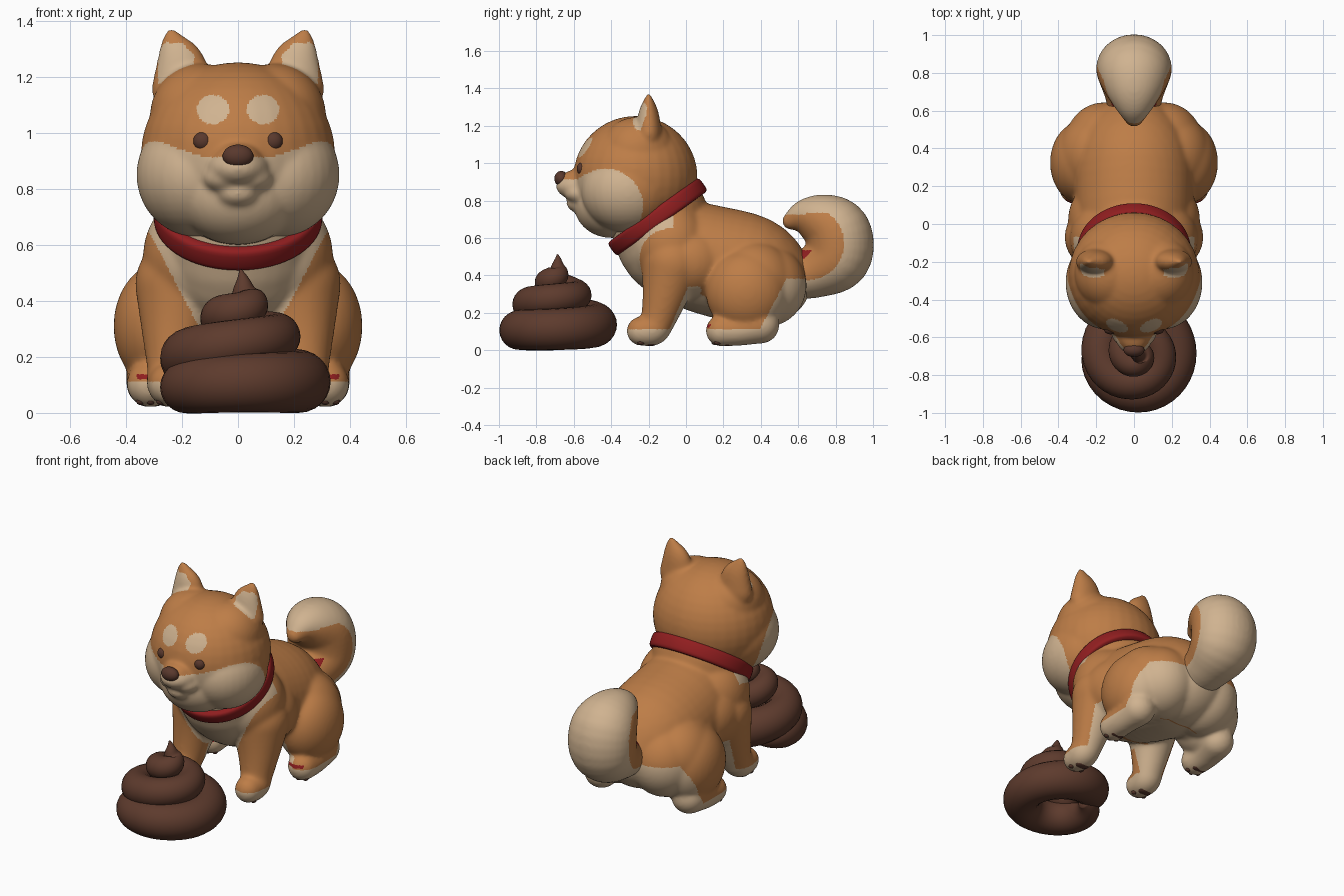
import bpy, bmesh, math
from mathutils import Vector

if "Cube" in bpy.data.objects:
    bpy.data.objects.remove(bpy.data.objects["Cube"])


def material(name, rgb):
    m = bpy.data.materials.new(name)
    m.diffuse_color = (*rgb, 1)
    m.use_nodes = True
    m.node_tree.nodes["Principled BSDF"].inputs["Base Color"].default_value = m.diffuse_color
    return m


ORANGE = material("orange_fur", (0.51, 0.205, 0.063))
CREAM = material("cream_fur", (0.63, 0.45, 0.28))
RED = material("red", (0.28, 0.013, 0.014))
DARK = material("dark_nose_brown", (0.10, 0.040, 0.026))
BROWN = material("swirl_brown", (0.11, 0.043, 0.026))

# One unit ball, copied for every blob
bm = bmesh.new()
bmesh.ops.create_uvsphere(bm, u_segments=32, v_segments=20, radius=1)
bm.verts.index_update()
BALL_VERTS = [tuple(v.co) for v in bm.verts]
BALL_FACES = [[v.index for v in f.verts] for f in bm.faces]
bm.free()


def interpolate(keys, n):
    """Catmull-Rom samples through tuples of numbers."""
    out = []
    for i in range(len(keys) - 1):
        k = [keys[max(i - 1, 0)], keys[i], keys[i + 1], keys[min(i + 2, len(keys) - 1)]]
        for s in range(n):
            t = s / n
            out.append([0.5 * (2 * b + (c - a) * t + (2 * a - 5 * b + 4 * c - d) * t * t
                               + (3 * b - a - 3 * c + d) * t ** 3) for a, b, c, d in zip(*k)])
    return out + [list(keys[-1])]


def limb(keys, xs=1.0, ys=1.0):
    """Chain of overlapping balls along (x, y, z, radius) keys."""
    return [((x, y, z), (r * xs, r * ys, r)) for x, y, z, r in interpolate(keys, 5)]


def mirror(blobs):
    return blobs + [((-p[0], p[1], p[2]), r) for p, r in blobs]


def build(name, verts, faces, mats):
    me = bpy.data.meshes.new(name)
    me.from_pydata(verts, [], faces)
    me.polygons.foreach_set("use_smooth", [True] * len(me.polygons))
    for m in mats:
        me.materials.append(m)
    ob = bpy.data.objects.new(name, me)
    bpy.context.collection.objects.link(ob)
    return ob


def ball_mesh(name, blobs, mats):
    verts, faces = [], []
    for p, r in blobs:
        k = len(verts)
        verts += [(p[0] + r[0] * x, p[1] + r[1] * y, p[2] + r[2] * z) for x, y, z in BALL_VERTS]
        faces += [[k + i for i in f] for f in BALL_FACES]
    return build(name, verts, faces, mats)


def skin(name, blobs, smooth, rule):
    """Fuse balls into one soft surface, then colour its faces by a rule."""
    ob = ball_mesh(name, blobs, [])
    rm = ob.modifiers.new("fuse", 'REMESH')
    rm.mode = 'VOXEL'
    rm.voxel_size = 0.009
    sm = ob.modifiers.new("soften", 'SMOOTH')
    sm.factor = 0.5
    sm.iterations = smooth
    dg = bpy.context.evaluated_depsgraph_get()
    me = bpy.data.meshes.new_from_object(ob.evaluated_get(dg))
    ob.modifiers.clear()
    ob.data = me
    me.materials.clear()
    for m in (ORANGE, CREAM, RED):
        me.materials.append(m)
    index = []
    for f in me.polygons:
        c, n = f.center, f.normal
        index.append(int(rule(abs(c.x), c.y, c.z, n, n.x * (1 if c.x > 0 else -1))))
    me.polygons.foreach_set("material_index", index)
    me.polygons.foreach_set("use_smooth", [True] * len(index))
    me.update()


# Head with cheeks, muzzle and ears
head = [((0, -0.27, 0.925), (0.347, 0.332, 0.327)), ((0, -0.18, 0.77), (0.27, 0.26, 0.26)),
        ((0, -0.54, 0.875), (0.115, 0.155, 0.08)), ((0, -0.53, 0.785), (0.09, 0.11, 0.06)),
        ((0, -0.55, 0.91), (0.09, 0.13, 0.06)), ((0, -0.40, 0.78), (0.22, 0.20, 0.18))]
head += mirror([((0.145, -0.31, 0.85), (0.218, 0.25, 0.222)), ((0.13, -0.26, 1.06), (0.185, 0.2, 0.187)),
                ((0.05, -0.555, 0.838), (0.075, 0.095, 0.055))])
head += mirror(limb([(0.2, -0.2, 1.16, 0.108), (0.203, -0.2, 1.24, 0.088), (0.224, -0.2, 1.30, 0.055),
                     (0.238, -0.2, 1.35, 0.024)], 1.0, 0.65))


def head_rule(x, y, z, n, out):
    cheek = (y + 0.43) ** 2 + (z - 0.77) ** 2 < 0.20 ** 2
    muzzle = y < -0.43 and z < 0.913 + 0.05 * min(max((x - 0.12) / 0.15, 0), 1)
    chin = y < -0.3 and z < 0.68
    brow = ((x - 0.09) / 0.058) ** 2 + ((z - 1.083) / 0.052) ** 2 < 1 and y < -0.35
    ear = (n.y < -0.2 and y > -0.29 and 0.155 < x < 0.285
           and 1.175 + (0.28 - x) * 0.35 < z < min(1.322, 1.275 + (x - 0.155) * 1.1, 1.30 + (0.275 - x) * 2))
    return cheek or muzzle or chin or brow or ear


skin("head", head, 18, head_rule)

# Torso, haunches, legs and paws
body = limb([(0, -0.149, 0.715, 0.267), (0, -0.09, 0.56, 0.265), (0, 0.10, 0.49, 0.292),
             (0, 0.32, 0.435, 0.293), (0, 0.43, 0.385, 0.245)], 1.06)
side = [((0.13, -0.08, 0.56), (0.21, 0.21, 0.23)), ((0.15, 0.02, 0.47), (0.20, 0.22, 0.20)),
        ((0.16, 0.43, 0.345), (0.205, 0.215, 0.22)), ((0.20, 0.36, 0.36), (0.21, 0.23, 0.225))]
front_leg = limb([(0.20, -0.07, 0.46, 0.168), (0.222, -0.11, 0.30, 0.123), (0.233, -0.15, 0.16, 0.092),
                  (0.24, -0.18, 0.11, 0.087), (0.24, -0.24, 0.102, 0.078)])
hind_leg = [((0.275, 0.325, 0.31), (0.17, 0.22, 0.225))]
hind_leg += limb([(0.30, 0.40, 0.135, 0.10), (0.315, 0.28, 0.108, 0.085), (0.312, 0.19, 0.104, 0.085)])


def body_rule(x, y, z, n, out):
    if 0.08 < y < 0.19 and 0.118 < z < 0.138 and 0.26 < x < 0.36 and n.y < 0.2:
        return 2                                              # red spot on the hind ankle
    if z < 0.112:
        return True                                           # paws
    if y < -0.07 and n.y < 0.2 and x < 0.135 + (z - 0.3) * 0.53:
        return True                                           # chest bib
    if z < 0.32 and -0.13 < y < 0.1 and out < -0.35:
        return True                                           # inner legs
    if y > 0.40:
        return z < min(0.12 + (y - 0.40) * 1.9, 0.38)         # rump
    if 0.08 < y and x > 0.24:
        return out < -0.2 and z < 0.3                         # outer haunch stays orange
    return z < min(0.13 + (y + 0.08) * 2.3, 0.34)             # belly


skin("body", body + mirror(side + front_leg + hind_leg), 28, body_rule)

# Curled tail, cream outside and orange inside the curl
tail = limb([(0, 0.58, 0.39, 0.12), (0, 0.70, 0.425, 0.143), (0, 0.81, 0.50, 0.178), (0, 0.812, 0.625, 0.178),
             (0, 0.735, 0.69, 0.142), (0, 0.64, 0.715, 0.09), (0, 0.56, 0.69, 0.045)], 1.1)


def tail_rule(x, y, z, n, out):
    if y < 0.68 and 0.49 < z < 0.535 and x < 0.12:
        return 2                                              # red spot under the curl
    if y < 0.64:
        return z > 0.725 or z < 0.38
    return (y - 0.65) ** 2 + (z - 0.57) ** 2 > 0.195 ** 2 or z > 0.735


skin("tail", tail, 12, tail_rule)

# Eyes, nose and paw pads
ball_mesh("eyes", mirror([((0.125, -0.556, 0.97), (0.035, 0.028, 0.034))]), [DARK])
ball_mesh("nose", [((0, -0.667, 0.917), (0.055, 0.037, 0.041))], [DARK])
pads = []
for px, py in ((0.24, -0.19), (0.312, 0.22)):
    pads.append(((px, py, 0.034), (0.042, 0.032, 0.012)))
    pads += [((px + dx, py - 0.05 - dy, 0.042), (0.016, 0.02, 0.014))
             for dx, dy in ((-0.036, 0), (0, 0.015), (0.036, 0))]
ball_mesh("paw_pads", mirror(pads), [DARK])


def loft(name, rings, closed, mat):
    """Skin a list of equal-sized point rings."""
    k, m = len(rings[0]), len(rings)
    faces = []
    for i in range(m if closed else m - 1):
        a, b = i * k, (i + 1) % m * k
        faces += [(a + j, b + j, b + (j + 1) % k, a + (j + 1) % k) for j in range(k)]
    if not closed:
        faces += [list(range(k)), list(range((m - 1) * k, m * k))[::-1]]
    ob = build(name, [tuple(p) for ring in rings for p in ring], faces, [mat])
    bm = bmesh.new()
    bm.from_mesh(ob.data)
    bmesh.ops.recalc_face_normals(bm, faces=bm.faces[:])
    bm.to_mesh(ob.data)
    bm.free()
    return ob


def power(v, e):
    return math.copysign(abs(v) ** e, v)


# Tilted collar with a rounded band section
rings = []
for i in range(72):
    a = math.tau * i / 72
    ring = []
    for j in range(20):
        b = math.tau * j / 20
        r = 0.275 + 0.027 * power(math.cos(b), 0.6)
        ring.append((r * math.cos(a), r * math.sin(a), 0.044 * power(math.sin(b), 0.6)))
    rings.append(ring)
collar = loft("collar", rings, True, RED)
collar.location = (0, -0.152, 0.713)
collar.rotation_euler = (math.radians(35.8), 0, 0)

# Coiled swirl: keys are (turn, coil radius, height, tube radius)
keys = [(-0.14, 0.16, 0.07, 0.03), (0, 0.205, 0.09, 0.09), (0.25, 0.205, 0.107, 0.105), (0.5, 0.20, 0.112, 0.111),
        (0.75, 0.205, 0.137, 0.114), (1, 0.197, 0.20, 0.10), (1.25, 0.15, 0.25, 0.087), (1.5, 0.12, 0.275, 0.082),
        (1.75, 0.105, 0.297, 0.077), (2, 0.08, 0.345, 0.072), (2.25, 0.05, 0.368, 0.066), (2.5, 0.018, 0.40, 0.06),
        (2.75, 0.003, 0.45, 0.036), (3, 0.01, 0.512, 0.004)]
path = []
for t, r, z, w in interpolate(keys, 10):
    a = math.pi + math.tau * t
    path.append((Vector((0.02 + r * math.cos(a), -0.688 + r * math.sin(a), z)), w, a))
rings = []
for i, (p, w, a) in enumerate(path):
    tangent = (path[min(i + 1, len(path) - 1)][0] - path[max(i - 1, 0)][0]).normalized()
    side_dir = Vector((math.cos(a), math.sin(a), 0))
    side_dir = (side_dir - tangent * side_dir.dot(tangent)).normalized()
    up = tangent.cross(side_dir)
    rings.append([p + w * (side_dir * math.cos(math.tau * j / 24) + up * math.sin(math.tau * j / 24))
                  for j in range(24)])
loft("coiled_swirl", rings, False, BROWN)
